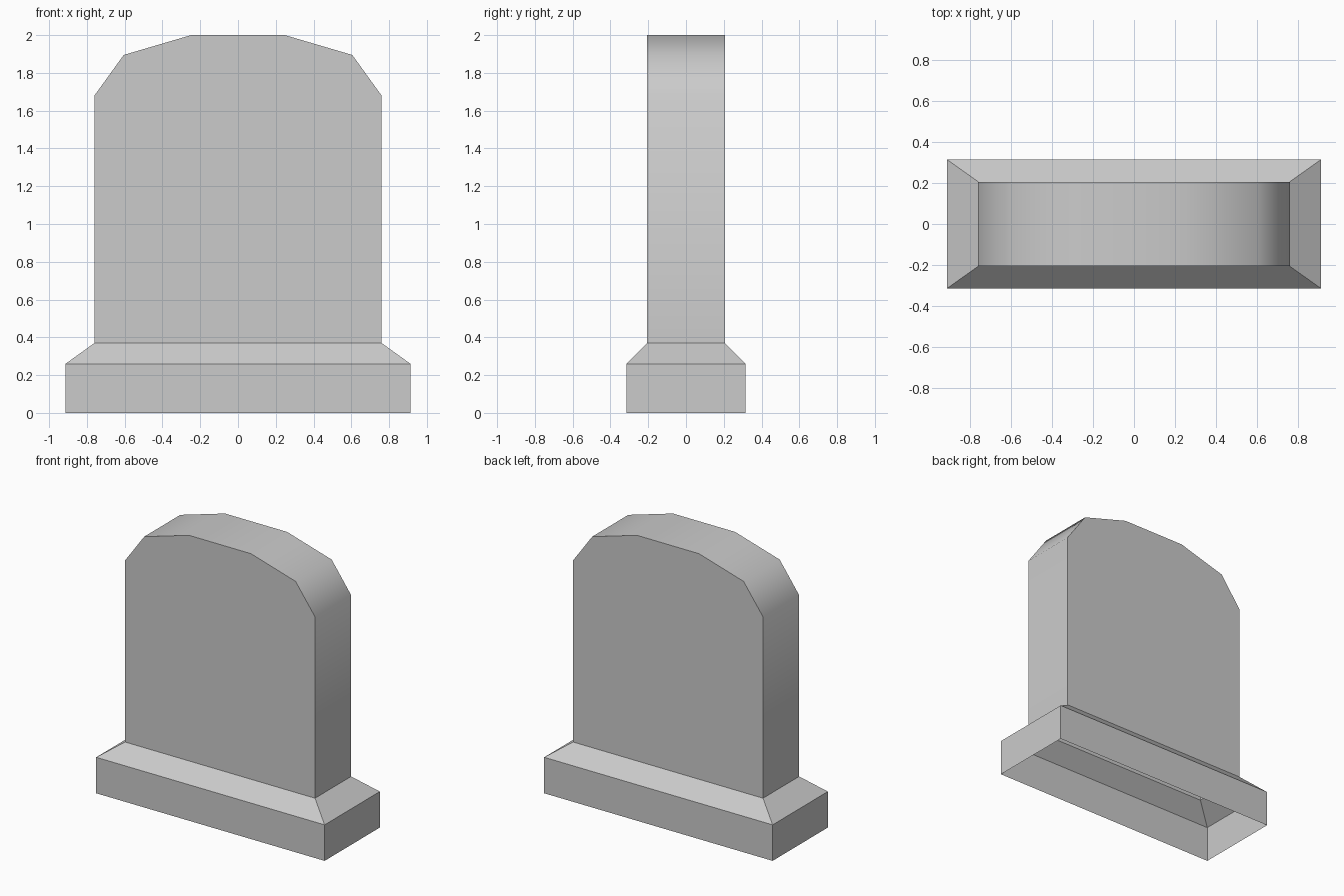
import bpy, bmesh, math

if "Cube" in bpy.data.objects:
    bpy.data.objects.remove(bpy.data.objects["Cube"])

stone = bpy.data.materials.new("light_grey_stone")
stone.diffuse_color = (0.6, 0.6, 0.6, 1)
stone.use_nodes = True
stone.node_tree.nodes["Principled BSDF"].inputs["Base Color"].default_value = stone.diffuse_color

bm = bmesh.new()


def ring(x, y, z):
    """Rectangular loop of vertices, counter-clockwise from front left."""
    return [bm.verts.new((sx * x, sy * y, z))
            for sx, sy in ((-1, -1), (1, -1), (1, 1), (-1, 1))]


def bridge(low, high):
    for i in range(4):
        j = (i + 1) % 4
        bm.faces.new((low[i], low[j], high[j], high[i]))


# plinth: open underneath, upright walls and a sloped shoulder
bottom = ring(0.913, 0.315, 0)
shoulder = ring(0.913, 0.315, 0.26)
neck = ring(0.76, 0.206, 0.37)
bridge(bottom, shoulder)
bridge(shoulder, neck)

# slab: faceted arch profile rising from the neck, right to left
half = [(0.76, 1.68), (0.605, 1.895), (0.248, 2.0)]
arch = half + [(-x, z) for x, z in reversed(half)]
front = [neck[1]] + [bm.verts.new((x, -0.206, z)) for x, z in arch] + [neck[0]]
back = [neck[2]] + [bm.verts.new((x, 0.206, z)) for x, z in arch] + [neck[3]]
bm.faces.new(front)
bm.faces.new(back[::-1])
for i in range(len(front) - 1):
    bm.faces.new((front[i], back[i], back[i + 1], front[i + 1]))
bmesh.ops.recalc_face_normals(bm, faces=bm.faces)

# smooth round the arch, crisp at every other corner
for f in bm.faces:
    f.smooth = True
for e in bm.edges:
    e.smooth = len(e.link_faces) == 2 and e.calc_face_angle() < math.radians(42)

mesh = bpy.data.meshes.new("headstone")
bm.to_mesh(mesh)
bm.free()
mesh.materials.append(stone)
bpy.context.collection.objects.link(bpy.data.objects.new("headstone", mesh))
